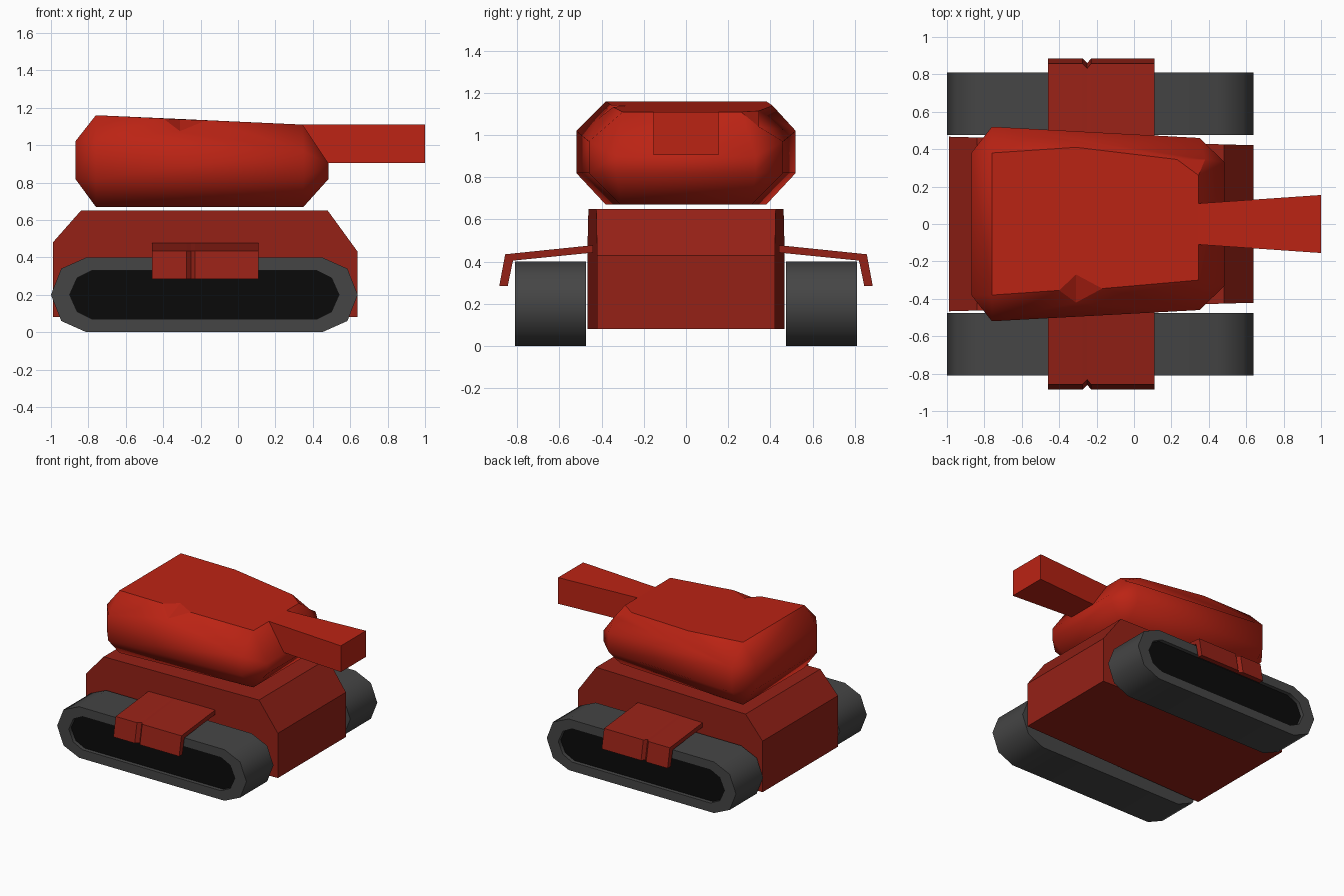
import bpy, bmesh, math

if "Cube" in bpy.data.objects:
    bpy.data.objects.remove(bpy.data.objects["Cube"])


def material(name, rgb):
    m = bpy.data.materials.new(name)
    m.diffuse_color = (*rgb, 1)
    m.use_nodes = True
    m.node_tree.nodes["Principled BSDF"].inputs["Base Color"].default_value = m.diffuse_color
    return m


RED = material("bright_red", (0.50, 0.017, 0.007))
DARK_RED = material("dark_red", (0.30, 0.015, 0.008))
RUBBER = material("rubber", (0.06, 0.06, 0.06))
BLACK = material("black", (0.003, 0.003, 0.003))


def finish(bm, name, mats, angle=None, mirror=False):
    bmesh.ops.recalc_face_normals(bm, faces=bm.faces)
    me = bpy.data.meshes.new(name)
    bm.to_mesh(me)
    bm.free()
    ob = bpy.data.objects.new(name, me)
    bpy.context.collection.objects.link(ob)
    for m in mats:
        me.materials.append(m)
    if angle:
        bpy.ops.object.select_all(action='DESELECT')
        ob.select_set(True)
        bpy.context.view_layer.objects.active = ob
        bpy.ops.object.shade_smooth_by_angle(angle=math.radians(angle))
    if mirror:
        mod = ob.modifiers.new("mirror", 'MIRROR')
        mod.use_axis = (False, True, False)
        mod.use_mirror_merge = False
    return ob


def loft(rings, end_mat=0):
    """Bridge equal-length rings and cap both ends."""
    bm = bmesh.new()
    vs = [[bm.verts.new(p) for p in r] for r in rings]
    n = len(vs[0])
    for a, b in zip(vs, vs[1:]):
        for i in range(n):
            j = (i + 1) % n
            bm.faces.new((a[i], a[j], b[j], b[i]))
    bm.faces.new(vs[0])
    bm.faces.new(vs[-1]).material_index = end_mat
    return bm


# Hull: side profile, narrowing slightly towards the front
hull = [(-0.99, 0.08), (-0.99, 0.48), (-0.84, 0.65), (0.48, 0.65), (0.64, 0.43), (0.64, 0.08)]
finish(loft([[(x, s * (0.467 - 0.028 * (x + 1)), z) for x, z in hull] for s in (-1, 1)]),
       "hull", [DARK_RED])


# Tracks: ten-sided loop with a shallow black recess
def track_loop(y, halves, heights, cx=-0.18, cz=0.2):
    q = list(zip(halves, heights))
    right = [(h, v) for h, v in q] + [(h, -v) for h, v in q[1::-1]]
    left = [(-h, v) for h, v in reversed(right)]
    loop = right + left
    loop = [(h, v) for h, v in loop]
    return [(cx + h, y, cz + v) for h, v in loop]


def track_ring(y, pts):
    upper = pts + [(-h, v) for h, v in reversed(pts)]
    lower = [(h, -v) for h, v in reversed(upper) if v > 0]
    return [(-0.18 + h, y, 0.2 + v) for h, v in upper + lower]


outer = [(0.82, 0), (0.765, 0.14), (0.63, 0.2)]
inner = [(0.72, 0), (0.68, 0.09), (0.60, 0.13)]
finish(loft([track_ring(0.475, outer), track_ring(0.81, outer),
             track_ring(0.81, inner), track_ring(0.78, inner)], 1),
       "tracks", [RUBBER, BLACK], 50, True)

# Fenders: bent plate over each track with a groove in the hanging flap
fender = []
for x, cut in ((-0.46, 0), (-0.275, 0), (-0.25, 0.025), (-0.23, 0), (0.11, 0)):
    fender.append([(x, y, z) for y, z in (
        (0.44, 0.478), (0.857 - cut, 0.435), (0.885 - cut, 0.285),
        (0.845, 0.285), (0.82, 0.405), (0.44, 0.443))])
finish(loft(fender), "fenders", [DARK_RED], None, True)

# Barrel: square, widening towards the muzzle
finish(loft([[(x, a * w, z) for a, z in ((-1, 0.905), (1, 0.905), (1, 1.11), (-1, 1.11))]
             for x, w in ((0.30, 0.107), (1.0, 0.155))]), "barrel", [RED])

# Turret: chamfered block with a notch on one side and a clipped front corner
bm = bmesh.new()
V = bm.verts.new
plan = [(-0.87, -0.38, 1.02), (-0.76, -0.52, 1.02), (0.35, -0.46, 0.97), (0.485, -0.33, 0.90),
        (0.485, 0.33, 0.90), (0.35, 0.46, 0.97), (-0.76, 0.52, 1.02), (-0.87, 0.38, 1.02)]
hi = [V(p) for p in plan]
lo = [V((x, y, 0.82)) for x, y, z in plan]
base = [V((x, y, 0.67)) for x, y in ((-0.76, -0.38), (0.35, -0.31), (0.35, 0.31), (-0.76, 0.38))]
back_r, back_l = V((-0.76, -0.38, 1.16)), V((-0.76, 0.38, 1.16))
front_r, front_l = V((0.345, -0.30, 1.11)), V((0.345, 0.26, 1.11))
side_l, clip_l, corner = V((-0.31, 0.41, 1.14)), V((0.23, 0.345, 1.115)), V((0.38, 0.345, 1.04))
n_back, n_front = V((-0.40, -0.355, 1.143)), V((-0.17, -0.345, 1.133))
n_in, n_low = V((-0.31, -0.27, 1.138)), V((-0.31, -0.42, 1.075))
for i in range(8):
    j = (i + 1) % 8
    bm.faces.new((lo[i], lo[j], hi[j], hi[i]))
# lower chamfers
for i in range(4):
    a, b = lo[2 * i], lo[2 * i + 1]
    bm.faces.new((base[i], b, a))
    bm.faces.new((base[i], base[(i + 1) % 4], lo[(2 * i + 2) % 8], b))
bottom = bm.faces.new(base)
# upper chamfers
bm.faces.new((hi[0], hi[1], back_r))
bm.faces.new((hi[2], hi[3], front_r))
bm.faces.new((hi[4], hi[5], corner))
bm.faces.new((hi[6], hi[7], back_l))
bm.faces.new((hi[7], hi[0], back_r, back_l))
bm.faces.new((hi[3], hi[4], corner, front_l, front_r))
bm.faces.new((hi[1], n_low, n_back, back_r))
bm.faces.new((hi[1], hi[2], n_low))
bm.faces.new((hi[2], front_r, n_front, n_low))
bm.faces.new((hi[5], hi[6], side_l, clip_l, corner))
bm.faces.new((hi[6], back_l, side_l))
# flat top, notch walls and clipped corner keep sharp outlines
sharp = [bm.faces.new((back_r, n_back, n_in, n_front, front_r, front_l, clip_l, side_l, back_l)),
         bm.faces.new((n_back, n_low, n_in)), bm.faces.new((n_front, n_in, n_low)),
         bm.faces.new((front_l, corner, clip_l))]
for f in bm.faces:
    f.smooth = True
for f in sharp:
    for e in f.edges:
        e.smooth = False
finish(bm, "turret", [RED])
